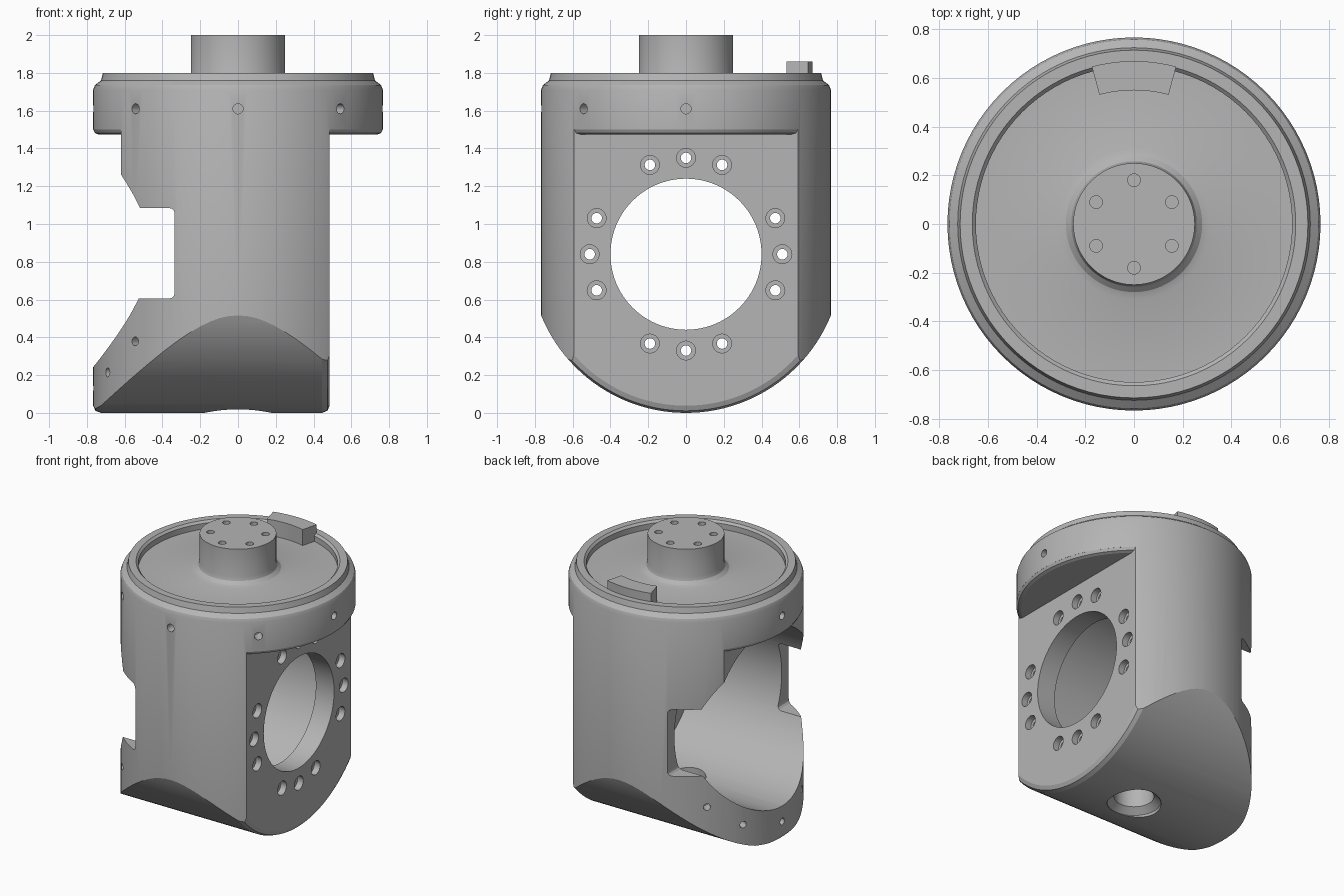
import bpy, bmesh
from math import sin, cos, pi, radians
from mathutils import Vector, Matrix

if "Cube" in bpy.data.objects:
    bpy.data.objects.remove(bpy.data.objects["Cube"])

grey = bpy.data.materials.new("machined_grey")
grey.use_nodes = True
colour = (0.46, 0.46, 0.46, 1)
grey.diffuse_color = colour
grey.node_tree.nodes["Principled BSDF"].inputs["Base Color"].default_value = colour

X, Z = Vector((1, 0, 0)), Vector((0, 0, 1))
AXIS_Z = 0.84          # height of the horizontal bore
BASE_Z = 0.828         # centre of the rounded underside


def lathe(bm, profile, origin=(0, 0, 0), direction=Z, seg=96):
    """Closed solid of revolution from (radius, distance along axis) pairs."""
    turn = Vector(direction).to_track_quat('Z', 'Y').to_matrix().to_4x4()
    place = Matrix.Translation(origin) @ turn
    rings = [[bm.verts.new(place @ Vector((r * cos(2 * pi * i / seg), r * sin(2 * pi * i / seg), t)))
              for i in range(seg)] for r, t in profile]
    for a, b in zip(rings, rings[1:]):
        for i in range(seg):
            j = (i + 1) % seg
            bm.faces.new((a[i], a[j], b[j], b[i]))
    bm.faces.new(rings[0][::-1])
    bm.faces.new(rings[-1])


def box(bm, low, high, bevel=0.03):
    low, high = Vector(low), Vector(high)
    new = bmesh.ops.create_cube(bm, size=1, matrix=Matrix.Translation((low + high) / 2)
                                @ Matrix.Diagonal((high - low).to_4d()))["verts"]
    edges = list({e for v in new for e in v.link_edges})
    bmesh.ops.bevel(bm, geom=edges, offset=bevel, segments=3, profile=0.5, affect='EDGES')


def finish(name, bm):
    bmesh.ops.recalc_face_normals(bm, faces=bm.faces)
    mesh = bpy.data.meshes.new(name)
    bm.to_mesh(mesh)
    bm.free()
    mesh.materials.append(grey)
    obj = bpy.data.objects.new(name, mesh)
    bpy.context.collection.objects.link(obj)
    return obj


def combine(target, tool, operation='DIFFERENCE'):
    """Apply a boolean with a temporary tool (a bmesh or an object)."""
    if isinstance(tool, bmesh.types.BMesh):
        tool = finish("cutter", tool)
    tool.hide_render = True
    mod = target.modifiers.new("cut", 'BOOLEAN')
    mod.operation, mod.object, mod.solver = operation, tool, 'EXACT'
    bpy.context.view_layer.objects.active = target
    bpy.ops.object.modifier_apply(modifier=mod.name)
    bpy.data.objects.remove(tool)


# Turned body: wall, chamfered rim, recessed top and filleted shaft boss
bm = bmesh.new()
lathe(bm, [(0.767, -0.1), (0.767, 1.71), (0.758, 1.735), (0.725, 1.76), (0.715, 1.8),
           (0.665, 1.8), (0.65, 1.785), (0.65, 1.745), (0.31, 1.745), (0.28, 1.755),
           (0.258, 1.775), (0.25, 1.8), (0.25, 2.0)])
body = finish("housing", bm)

# Rounded underside along x, with softened ends
bm = bmesh.new()
end, side = 0.79, 0.828
lathe(bm, [(end, -0.9), (end, -0.767), (0.817, -0.755), (side, -0.725),
           (side, 0.445), (0.817, 0.473), (end, 0.485), (end, 0.9)], (0, 0, BASE_Z), X, 128)
underside = finish("underside", bm)
bm = bmesh.new()
box(bm, (-0.9, -0.9, BASE_Z), (0.9, 0.9, 2.5), 0.001)
combine(underside, bm, 'UNION')
combine(body, underside, 'INTERSECT')

# Flat mounting face and step under the rim, leaving a rounded lower rim edge
for low, high in [((0.485, -1, -0.5), (1.2, 1, 1.5)), ((-1.2, -1, 0.9), (-0.62, 1, 1.5))]:
    bm = bmesh.new()
    box(bm, low, high, 0.004)
    cutter = finish("rim_cutter", bm)
    bm = bmesh.new()
    lathe(bm, [(0.737, 1.473), (0.757, 1.481), (0.769, 1.505), (0.769, 1.6)])
    combine(cutter, bm)
    combine(body, cutter)

# Wide notch on the open side
bm = bmesh.new()
box(bm, (-1.2, -1, 0.605), (-0.335, 1, 1.085))
combine(body, bm)

# Large chamber from the open side
bm = bmesh.new()
lathe(bm, [(0.61, -1), (0.61, 0.34)], (0, 0, AXIS_Z + 0.012), X)
combine(body, bm)

# Bore through the flat wall
bm = bmesh.new()
lathe(bm, [(0.4, 0.2), (0.4, 0.6)], (0, 0, AXIS_Z), X)
combine(body, bm)

# Countersunk drain hole underneath
bm = bmesh.new()
lathe(bm, [(0.19, -0.1), (0.175, 0.02), (0.13, 0.06), (0.13, 0.4)], seg=48)
combine(body, bm)

# Screw holes
bm = bmesh.new()
for quarter in range(4):                      # counterbored ring on the flat face
    for offset in (-22, 0, 22):
        a = radians(quarter * 90 + offset)
        lathe(bm, [(0.028, 0.25), (0.028, 0.44), (0.05, 0.44), (0.05, 0.55)],
              (0, 0.51 * cos(a), AXIS_Z + 0.51 * sin(a)), X, 20)
for angle in (0, 180, 225, 270, 315):         # radial holes below the rim
    a = radians(angle)
    lathe(bm, [(0.027, 0.68), (0.027, 0.85)], (0, 0, 1.61), (cos(a), sin(a), 0), 20)
for y in (-0.54, -0.335, 0, 0.335, 0.54):     # holes in the lower lip
    z = AXIS_Z - (0.71 ** 2 - y * y) ** 0.5
    x = -(0.767 ** 2 - y * y) ** 0.5
    lathe(bm, [(0.024, -0.08), (0.024, 0.1)], (x, y, z), (x, y, 0), 16)
for i in range(6):                            # holes in the shaft end
    a = radians(30 + 60 * i)
    lathe(bm, [(0.026, 1.9), (0.026, 2.1)], (0.18 * cos(a), 0.18 * sin(a), 0), Z, 20)
combine(body, bm)

# Curved stop block near the rear rim
bm = bmesh.new()
rows = []
for i in range(9):
    a = radians(75 + 30 * i / 8)
    rows.append([bm.verts.new((r * cos(a), r * sin(a), z))
                 for r, z in ((0.55, 1.73), (0.67, 1.73), (0.67, 1.86), (0.55, 1.86))])
for a, b in zip(rows, rows[1:]):
    for k in range(4):
        n = (k + 1) % 4
        bm.faces.new((a[k], a[n], b[n], b[k]))
bm.faces.new(rows[0][::-1])
bm.faces.new(rows[-1])
stop = finish("stop_block", bm)

# Smooth the curved walls, keep machined edges sharp
for obj in (body, stop):
    bpy.ops.object.select_all(action='DESELECT')
    obj.select_set(True)
    bpy.context.view_layer.objects.active = obj
    bpy.ops.object.shade_smooth_by_angle(angle=radians(21))
